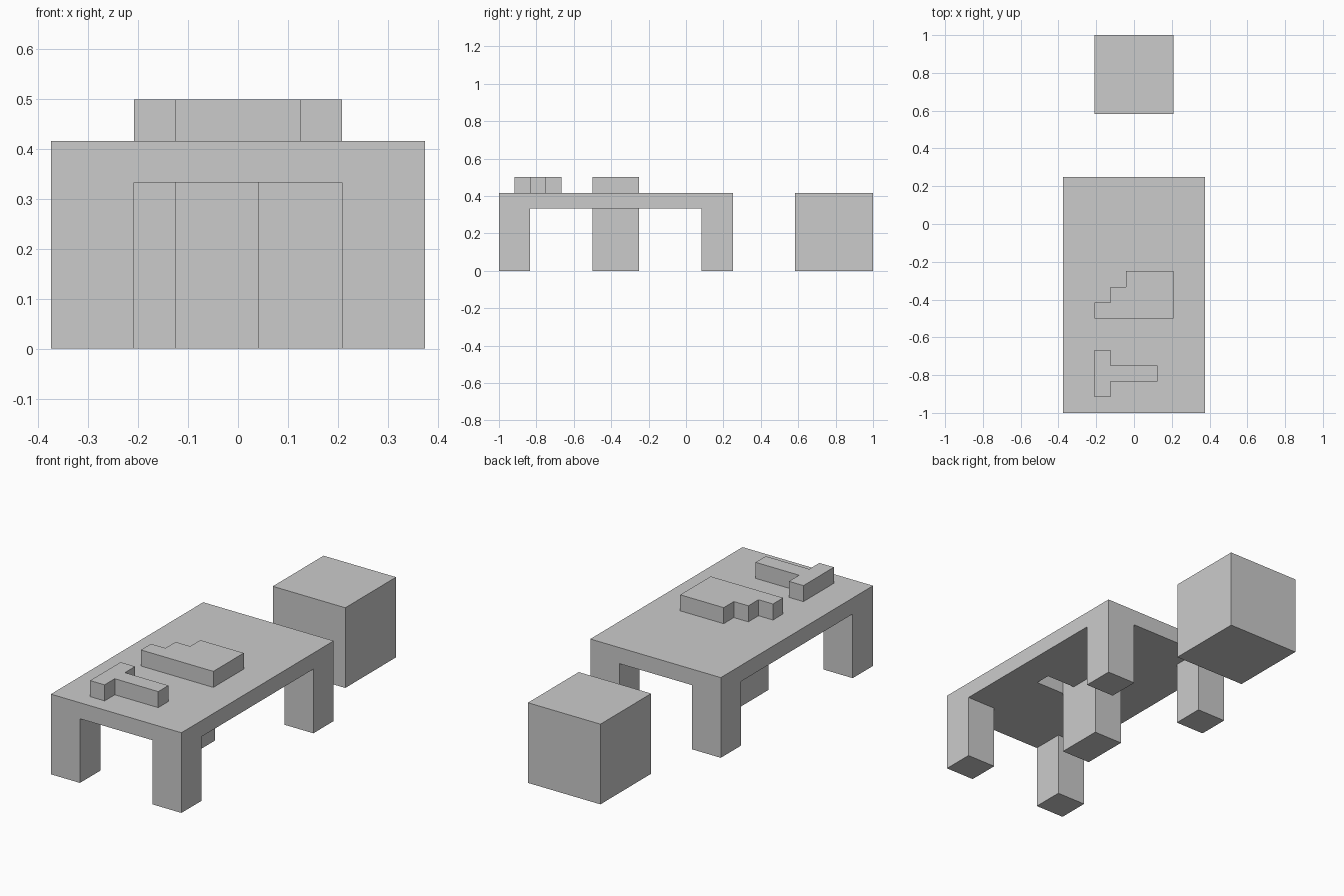
import bpy
import bmesh

if "Cube" in bpy.data.objects:
    bpy.data.objects.remove(bpy.data.objects["Cube"])

U = 1 / 12  # block unit used by the whole model


def prism(name, outline, z0, z1):
    """Extrude a flat outline (in block units) from z0 to z1."""
    bm = bmesh.new()
    face = bm.faces.new([bm.verts.new((x * U, y * U, z0 * U)) for x, y in outline])
    ext = bmesh.ops.extrude_face_region(bm, geom=[face])
    top = [g for g in ext["geom"] if isinstance(g, bmesh.types.BMVert)]
    bmesh.ops.translate(bm, verts=top, vec=(0, 0, (z1 - z0) * U))
    bmesh.ops.recalc_face_normals(bm, faces=bm.faces)
    mesh = bpy.data.meshes.new(name)
    bm.to_mesh(mesh)
    bm.free()
    obj = bpy.data.objects.new(name, mesh)
    bpy.context.collection.objects.link(obj)
    return obj


def box(name, x0, x1, y0, y1, z0, z1):
    return prism(name, [(x0, y0), (x1, y0), (x1, y1), (x0, y1)], z0, z1)


# Table top with a small slot under the stepped block, beside the middle leg
table_top = box("table_top", -4.5, 4.5, -12, 3, 4, 5)
slot = box("slot_cutter", 0.5, 2.5, -6, -5, 3, 6)
slot.hide_render = True
slot.hide_viewport = True
cut = table_top.modifiers.new("slot", "BOOLEAN")
cut.operation = "DIFFERENCE"
cut.solver = "EXACT"
cut.object = slot

# Corner legs
for side, x in (("left", -4.5), ("right", 2.5)):
    for end, y in (("front", -12), ("back", 1)):
        box(f"{end}_{side}_leg", x, x + 2, y, y + 2, 0, 4)

# Middle support leg
box("middle_leg", -1.5, 0.5, -6, -3, 0, 4)

# Stepped block on the table
prism("stepped_block",
      [(-2.5, -6), (2.5, -6), (2.5, -3), (-0.5, -3), (-0.5, -4),
       (-1.5, -4), (-1.5, -5), (-2.5, -5)], 5, 6)

# T-shaped block on the table
prism("tee_block",
      [(-2.5, -11), (-1.5, -11), (-1.5, -10), (1.5, -10), (1.5, -9),
       (-1.5, -9), (-1.5, -8), (-2.5, -8)], 5, 6)

# Cube stool behind the table
box("stool", -2.5, 2.5, 7, 12, 0, 5)
